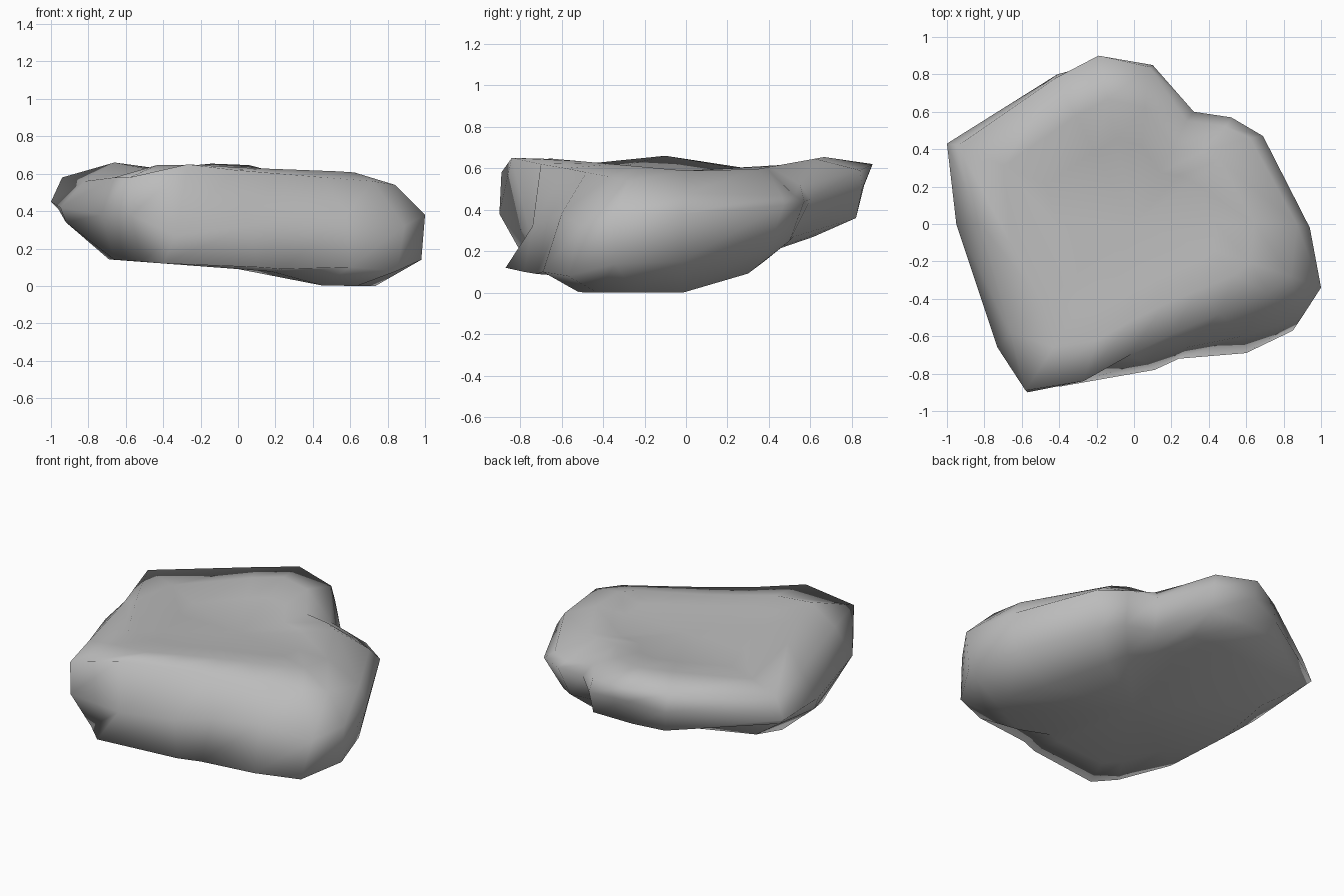
import bpy
import bmesh
from mathutils import Vector

default_cube = bpy.data.objects.get("Cube")
if default_cube:
    bpy.data.objects.remove(default_cube, do_unlink=True)

# Stone material
stone = bpy.data.materials.new("grey_stone")
stone.use_nodes = True
grey = (0.5, 0.5, 0.5, 1.0)
stone.diffuse_color = grey
shader = stone.node_tree.nodes["Principled BSDF"]
shader.inputs["Base Color"].default_value = grey
shader.inputs["Roughness"].default_value = 0.9

# Outlines in hundredths, counterclockwise from the front tip
RIM = [(-58, -89, 58), (-27, -84, 65), (-2, -70, 62), (22, -58, 60), (46, -48, 58),
       (72, -37, 56), (84, -28, 54), (87, 0, 48), (62, 46, 47), (49, 52, 47),
       (28, 55, 52), (8, 84, 59), (-19, 90, 62), (-42, 78, 60), (-94, 42, 58),
       (-82, 0, 56), (-66, -58, 58)]
BELLY = [(-57, -90, 38), (-33, -75, 27), (6, -74, 32), (28, -66, 36), (58, -60, 38),
         (89, -51, 32), (100, -34, 38), (94, -2, 38), (69, 47, 42), (52, 57, 44),
         (32, 60, 45), (10, 85, 50), (-19, 86, 52), (-41, 80, 48), (-100, 43, 45),
         (-95, 0, 42), (-73, -66, 38)]
BASE = [(-52, -76, 13), (-40, -87, 12), (11, -78, 10), (24, -72, 9), (60, -69, 10),
        (85, -57, 8), (98, -34, 14), (88, -2, 15), (60, 40, 22), (48, 50, 25),
        (28, 52, 27), (9, 82, 36), (-19, 82, 36), (-40, 79, 36), (-96, 41, 41),
        (-92, 0, 34), (-66, -45, 14)]


def to_units(outline):
    return [Vector(point) / 100 for point in outline]


def top_height(x, y):
    """Shallow dish that rises towards the front and the back."""
    return 0.57 + max(0.18 * (y - 0.2), 0.09 * (0.2 - y))


def bottom_height(x, y):
    """Underside that climbs to the back and drops to a foot on the left."""
    foot = 0.3 * max(0.0, x - 0.27)
    return max(0.0, 0.09 - 0.075 * x - foot + 0.3 * max(0.0, y))


def inset(outline, factor, height):
    """Shrink an outline towards the middle and drop it on a height rule."""
    return [Vector((p.x * factor, p.y * factor, height(p.x * factor, p.y * factor)))
            for p in outline]


def loft(bm, outlines):
    """Skin a stack of equal outlines, and fan the two ends shut."""
    loops = [[bm.verts.new(p) for p in outline] for outline in outlines]
    count = len(loops[0])
    for lower, upper in zip(loops, loops[1:]):
        for i in range(count):
            j = (i + 1) % count
            bm.faces.new((lower[i], lower[j], upper[j], upper[i]))
    for loop, height in ((loops[0], bottom_height), (loops[-1], top_height)):
        middle = bm.verts.new((0, 0, height(0, 0)))
        for i in range(count):
            bm.faces.new((loop[i], loop[(i + 1) % count], middle))


# Boulder body, with one raised knob on the right edge of the top
rim, belly, base = (to_units(outline) for outline in (RIM, BELLY, BASE))
plateau = inset(rim, 0.74, top_height)
plateau[15] = Vector((-0.66, -0.1, 0.66))
bm = bmesh.new()
loft(bm, [inset(base, 0.75, bottom_height), base, belly, rim, plateau,
          inset(rim, 0.5, top_height)])
bmesh.ops.recalc_face_normals(bm, faces=bm.faces)
for face in bm.faces:
    face.smooth = True

mesh = bpy.data.meshes.new("boulder")
bm.to_mesh(mesh)
bm.free()
mesh.materials.append(stone)
boulder = bpy.data.objects.new("boulder", mesh)
bpy.context.collection.objects.link(boulder)
